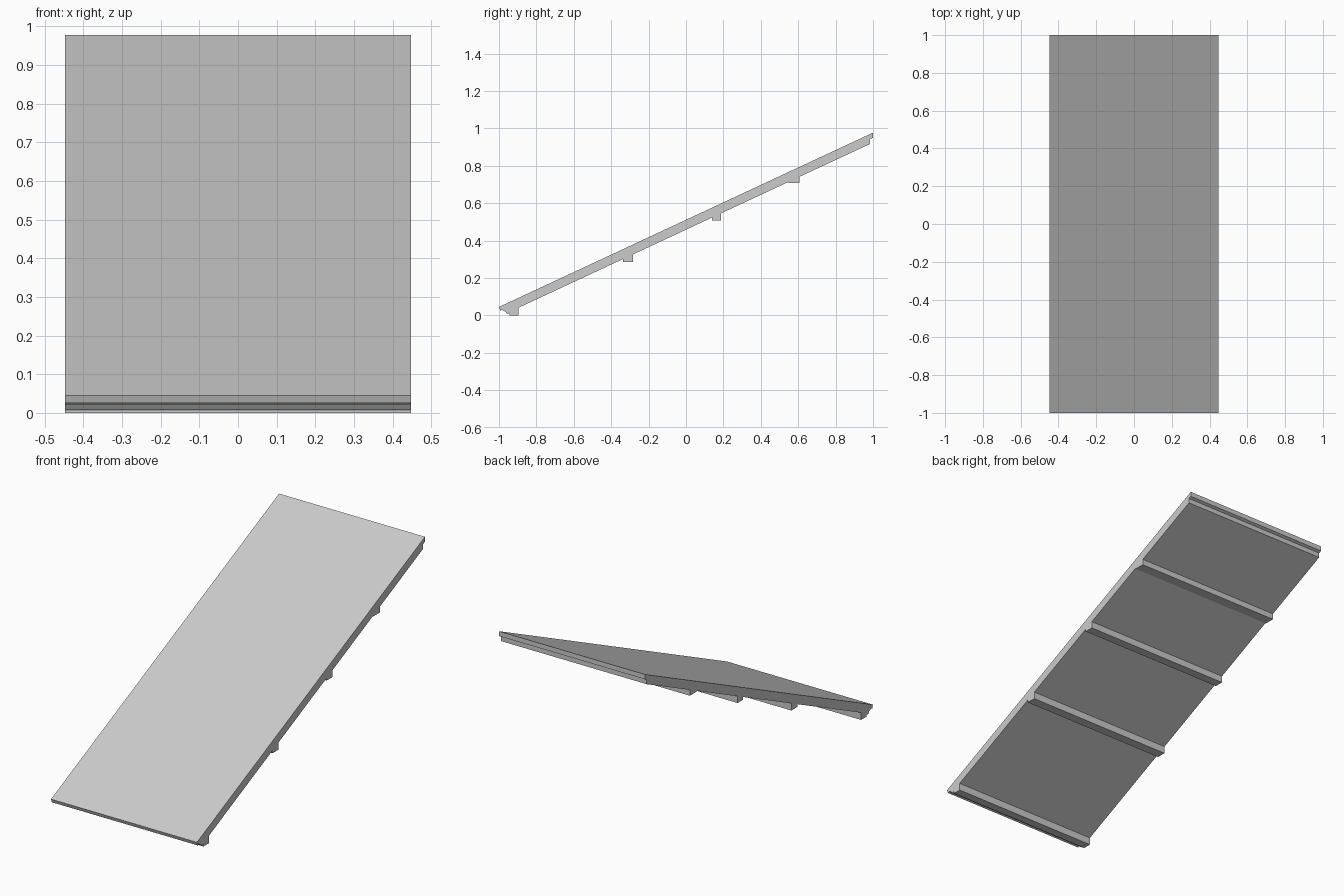
import bpy
import bmesh

if "Cube" in bpy.data.objects:
    bpy.data.objects.remove(bpy.data.objects["Cube"], do_unlink=True)

HALF_WIDTH = 0.448
SLOPE = 0.466
THICKNESS = 0.053


def top_z(y):
    return 0.045 + (y + 1) * SLOPE


def under_z(y):
    return top_z(y) - THICKNESS


grey = bpy.data.materials.new("plain grey")
grey.use_nodes = True
grey.diffuse_color = (0.6, 0.6, 0.6, 1)
grey.node_tree.nodes["Principled BSDF"].inputs["Base Color"].default_value = grey.diffuse_color


def extrude_profile(name, profile):
    """Sweep a (y, z) outline across the full width."""
    bm = bmesh.new()
    face = bm.faces.new([bm.verts.new((-HALF_WIDTH, y, z)) for y, z in profile])
    swept = bmesh.ops.extrude_face_region(bm, geom=[face])
    verts = [v for v in swept["geom"] if isinstance(v, bmesh.types.BMVert)]
    bmesh.ops.translate(bm, verts=verts, vec=(2 * HALF_WIDTH, 0, 0))
    bmesh.ops.recalc_face_normals(bm, faces=bm.faces)
    mesh = bpy.data.meshes.new(name)
    bm.to_mesh(mesh)
    bm.free()
    mesh.materials.append(grey)
    obj = bpy.data.objects.new(name, mesh)
    bpy.context.collection.objects.link(obj)


# Sloping panel with a stepped lower lip and a rebated upper edge
extrude_profile("sloping_panel", [
    (-1, top_z(-1)), (1, top_z(1)), (1, 0.95), (0.985, 0.943),
    (0.985, under_z(0.985)), (-0.896, under_z(-0.896)),
    (-0.943, 0.012), (-0.957, 0.008), (-0.967, 0.021),
    (-0.985, 0.029), (-0.993, 0.025),
])

# Cross battens: level undersides, tops sunk slightly into the panel
battens = [("lower", -0.943, -0.896, 0.0), ("lower_middle", -0.337, -0.284, 0.286),
           ("upper_middle", 0.138, 0.188, 0.508), ("upper", 0.548, 0.606, 0.708)]
for label, front, back, base in battens:
    extrude_profile(label + "_batten", [
        (front, base), (back, base),
        (back, under_z(back) + 0.01), (front, under_z(front) + 0.01),
    ])
